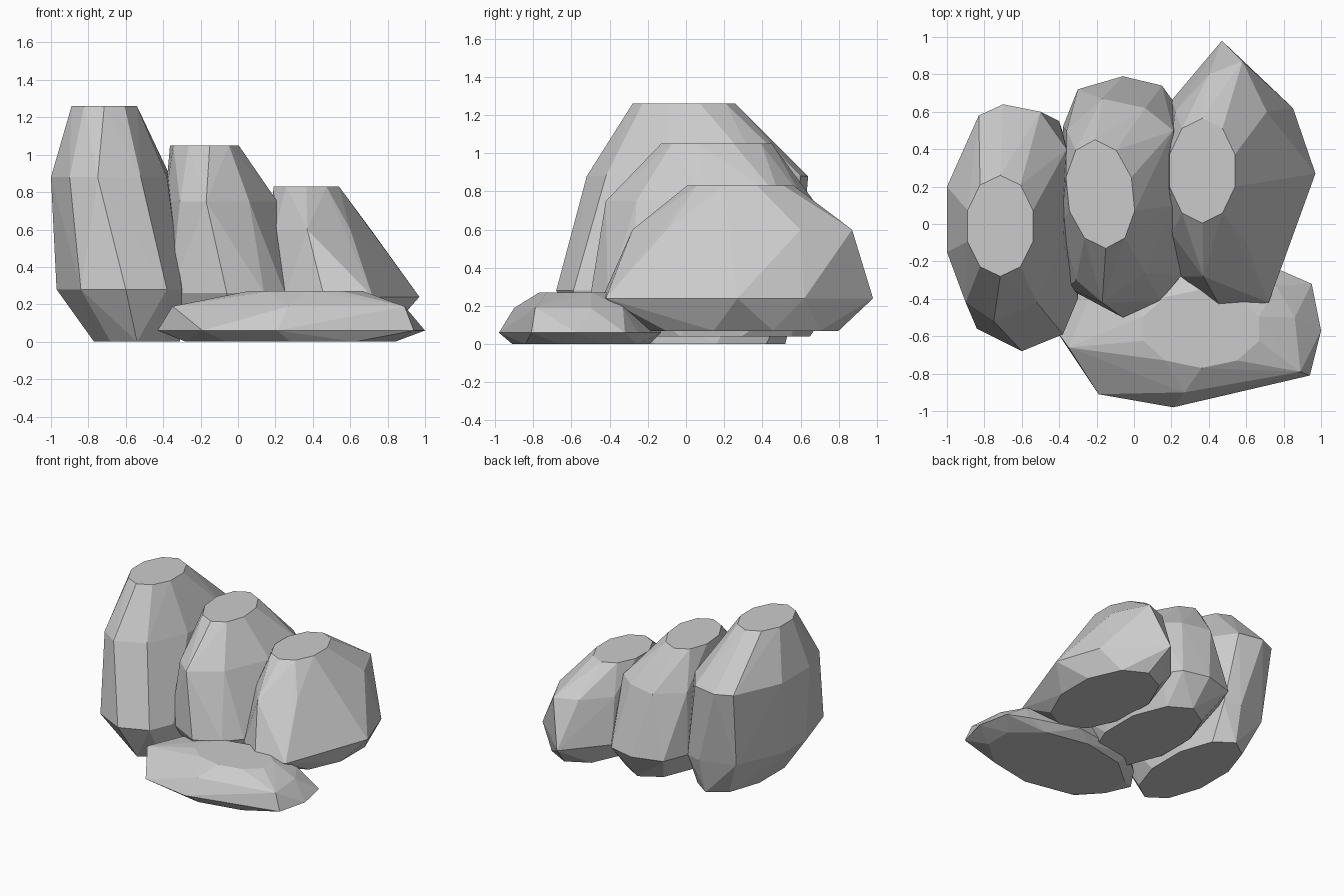
import bpy, bmesh, math

if "Cube" in bpy.data.objects:
    bpy.data.objects.remove(bpy.data.objects["Cube"])


def oval(z, cx, cy, rx, ry, skew=0.0, sides=10):
    """Ten-sided oval ring; skew leans it in x along its length."""
    pts = []
    for i in range(sides):
        a = math.pi / 2 + 2 * math.pi * i / sides
        dy = ry * math.sin(a)
        pts.append((cx + rx * 1.05 * math.cos(a) + skew * dy, cy + dy, z))
    return pts


def outline(z, *xy):
    """Irregular ring at one height."""
    return [(x, y, z) for x, y in xy]


def rock(name, *rings):
    """Faceted stone wrapped around a stack of rings."""
    bm = bmesh.new()
    for ring in rings:
        for p in ring:
            bm.verts.new(p)
    bmesh.ops.convex_hull(bm, input=bm.verts[:])
    loose = [v for v in bm.verts if not v.link_faces]
    bmesh.ops.delete(bm, geom=loose, context='VERTS')
    bmesh.ops.dissolve_limit(bm, angle_limit=math.radians(1),
                             verts=bm.verts[:], edges=bm.edges[:])
    bmesh.ops.recalc_face_normals(bm, faces=bm.faces[:])
    mesh = bpy.data.meshes.new(name)
    bm.to_mesh(mesh)
    bm.free()
    obj = bpy.data.objects.new(name, mesh)
    bpy.context.collection.objects.link(obj)
    return obj


# Tall stone on the left
rock("tall_rock",
     oval(0.0, -0.54, 0.0, 0.23, 0.52),
     outline(0.28, (-.97, .1), (-.97, -.15), (-.84, -.56), (-.6, -.68), (-.38, -.59),
             (-.3, -.4), (-.32, .3), (-.4, .55), (-.53, .59), (-.8, .5)),
     outline(0.88, (-.7, .64), (-.83, .58), (-1, .2), (-1, -.15), (-.9, -.42),
             (-.75, -.52), (-.52, -.42), (-.38, -.1), (-.36, .4), (-.5, .6)),
     oval(1.26, -0.715, -0.01, 0.175, 0.27))

# Medium stone in the middle
rock("middle_rock",
     oval(0.04, -0.02, 0.13, 0.27, 0.52),
     outline(0.26, (-.06, -.5), (.14, -.41), (.25, -.28), (.3, .1), (.25, .6), (.15, .74),
             (-.06, .79), (-.3, .72), (-.38, .52), (-.38, 0), (-.36, -.34)),
     outline(0.75, (-.17, -.42), (.06, -.26), (.21, .1), (.21, .5), (.06, .62),
             (-.17, .67), (-.36, .5), (-.39, 0), (-.31, -.3)),
     oval(1.05, -0.18, 0.16, 0.175, 0.29, -0.1))

# Shorter, wider stone on the right
rock("right_rock",
     oval(0.07, 0.53, 0.30, 0.29, 0.50),
     outline(0.24, (.25, -.28), (.46, -.44), (.72, -.42), (.97, .27), (.85, .62),
             (.47, .98), (.2, .66), (.15, .2)),
     outline(0.60, (.37, -.28), (.2, -.05), (.17, .35), (.22, .6), (.4, .8), (.58, .87),
             (.71, .6), (.71, .25), (.6, -.1)),
     oval(0.83, 0.365, 0.285, 0.175, 0.28))

# Low slab lying in front
rock("front_slab",
     oval(0.0, 0.28, -0.55, 0.56, 0.36),
     outline(0.06, (-.43, -.55), (-.34, -.68), (-.19, -.91), (.21, -.98), (.94, -.81),
             (1, -.57), (.95, -.32), (.79, -.25), (.4, -.13), (-.1, -.2), (-.3, -.36)),
     outline(0.19, (-.35, -.66), (.27, -.9), (.89, -.79), (.86, -.5), (.76, -.33),
             (.3, -.2), (-.2, -.3)),
     oval(0.27, 0.36, -0.56, 0.31, 0.21))
